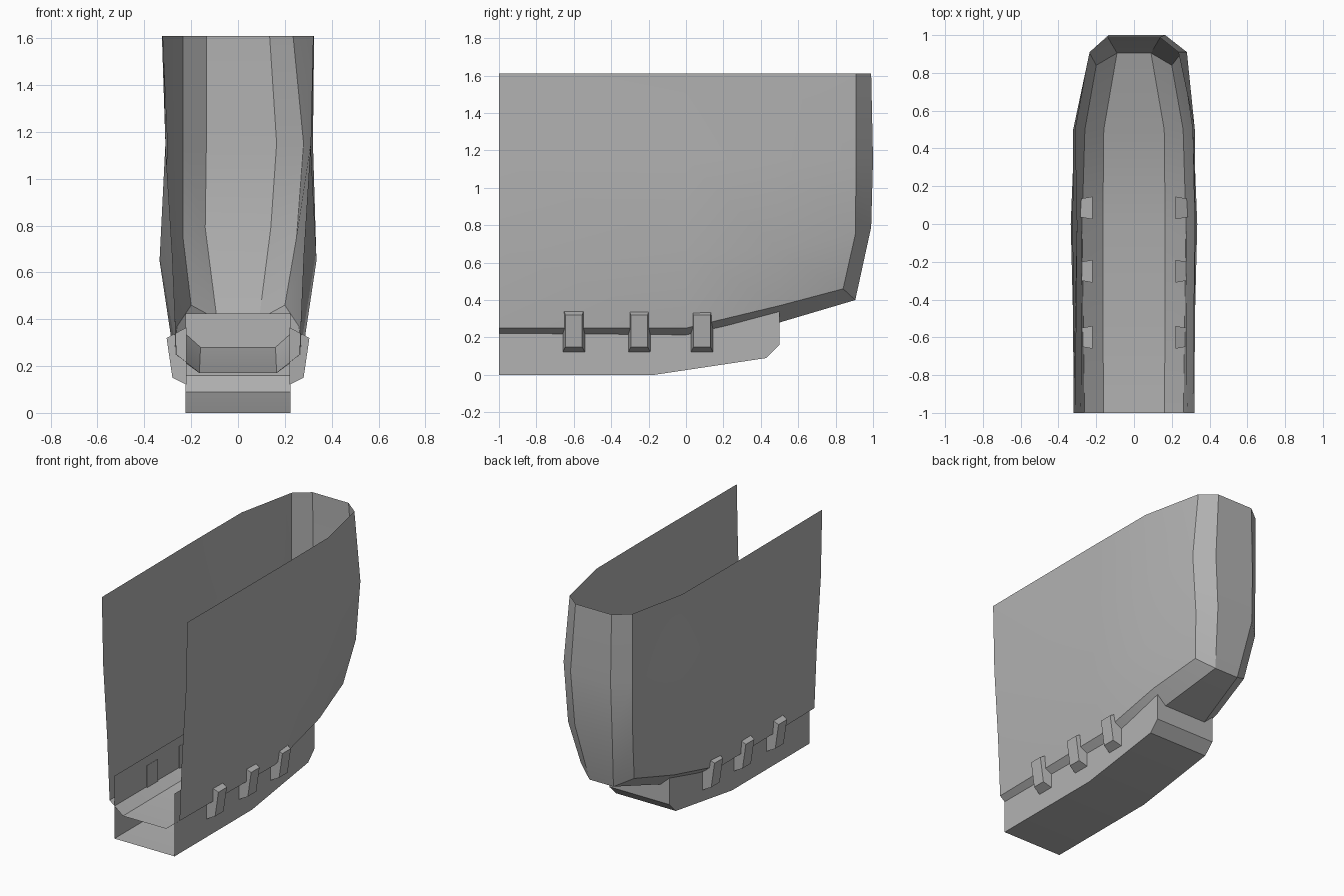
import bpy
import bmesh

cube = bpy.data.objects.get("Cube")
if cube:
    bpy.data.objects.remove(cube, do_unlink=True)

grey = bpy.data.materials.new("plain_grey")
grey.use_nodes = True
colour = (0.45, 0.45, 0.45, 1)
grey.diffuse_color = colour
grey.node_tree.nodes["Principled BSDF"].inputs["Base Color"].default_value = colour


def finish(name, bm):
    mesh = bpy.data.meshes.new(name)
    bm.to_mesh(mesh)
    bm.free()
    mesh.materials.append(grey)
    obj = bpy.data.objects.new(name, mesh)
    bpy.context.collection.objects.link(obj)
    bpy.ops.object.select_all(action='DESELECT')
    obj.select_set(True)
    bpy.context.view_layer.objects.active = obj
    bpy.ops.object.shade_smooth_by_angle(angle=0.5)
    return obj


# Hull shell: wall columns run from rim to lower edge, from front to stern
left_columns = [
    [(.32, -1, 1.61), (.31, -1, 1.15), (.28, -1, .67), (.262, -1, .25)],
    [(.325, 0, 1.61), (.32, 0, 1.15), (.335, 0, .65), (.275, 0, .25)],
    [(.322, .5, 1.61), (.31, .5, 1.15), (.315, .5, .67), (.26, .5, .37)],
    [(.235, .91, 1.61), (.28, .91, 1.15), (.25, .905, .75), (.2, .84, .46)],
    [(.135, .99, 1.61), (.165, 1, 1.15), (.14, .99, .79), (.09, .905, .4)],
]
right_shift = {(3, 1): -.045, (3, 2): -.015, (4, 1): -.03, (1, 1): -.02}
floor_edge = [(.162, -1, .17), (.165, 0, .17), (.16, .5, .28)]

bm = bmesh.new()


def build_side(sign):
    cols = []
    for i, column in enumerate(left_columns):
        cols.append([])
        for j, (x, y, z) in enumerate(column):
            if sign < 0:
                x += right_shift.get((i, j), 0)
            cols[-1].append(bm.verts.new((sign * x, y, z)))
    for a, b in zip(cols, cols[1:]):
        for j in range(len(a) - 1):
            bm.faces.new((a[j], a[j + 1], b[j + 1], b[j]))
    # Sloping strip between the wall and the floor
    floor = [bm.verts.new((sign * x, y, z)) for x, y, z in floor_edge]
    floor.append(cols[4][3])
    for i in range(2):
        bm.faces.new((cols[i][3], floor[i], floor[i + 1], cols[i + 1][3]))
    bm.faces.new((cols[2][3], floor[2], floor[3], cols[3][3]))
    return cols, floor


left, left_floor = build_side(1)
right, right_floor = build_side(-1)
for j in range(3):  # stern panel
    bm.faces.new((left[4][j], left[4][j + 1], right[4][j + 1], right[4][j]))
for i in range(3):  # floor
    bm.faces.new((left_floor[i], right_floor[i], right_floor[i + 1], left_floor[i + 1]))
bmesh.ops.recalc_face_normals(bm, faces=bm.faces)
if left[1][0].link_faces[0].normal.x < 0:
    bmesh.ops.reverse_faces(bm, faces=bm.faces)
finish("hull_shell", bm)

# Keel tray: open at the top and front
bm = bmesh.new()
top, half = .425, .225
profile = [(-1, 0), (-.17, 0), (.43, .09), (.5, .16), (.5, top)]
sides = []
for s in (1, -1):
    verts = [bm.verts.new((s * half, y, z)) for y, z in profile]
    rim = bm.verts.new((s * half, -1, top))
    bm.faces.new(verts + [rim])
    sides.append(verts)
for i in range(len(profile) - 1):
    bm.faces.new((sides[0][i], sides[1][i], sides[1][i + 1], sides[0][i + 1]))
bmesh.ops.recalc_face_normals(bm, faces=bm.faces)
bm.normal_update()
if min(f.normal.z for f in bm.faces) > -.9:
    bmesh.ops.reverse_faces(bm, faces=bm.faces)
finish("keel_tray", bm)


# Side clips: tapered blocks holding the tray to the hull
def clip(name, sign, y):
    bm = bmesh.new()
    inner = [(.22, -.06, .12), (.22, .06, .12), (.22, .06, .365), (.22, -.06, .365)]
    outer = [(.28, -.045, .15), (.28, .045, .15), (.305, .045, .32), (.305, -.045, .32)]
    rings = [[bm.verts.new((sign * x, y + dy, z)) for x, dy, z in ring]
             for ring in (inner, outer)]
    for ring in rings:
        bm.faces.new(ring)
    for i in range(4):
        k = (i + 1) % 4
        bm.faces.new((rings[0][i], rings[0][k], rings[1][k], rings[1][i]))
    bmesh.ops.recalc_face_normals(bm, faces=bm.faces)
    finish(name, bm)


for side, sign in (("left", 1), ("right", -1)):
    for place, y in (("front", -.6), ("middle", -.25), ("back", .085)):
        clip(f"{side}_{place}_clip", sign, y)
